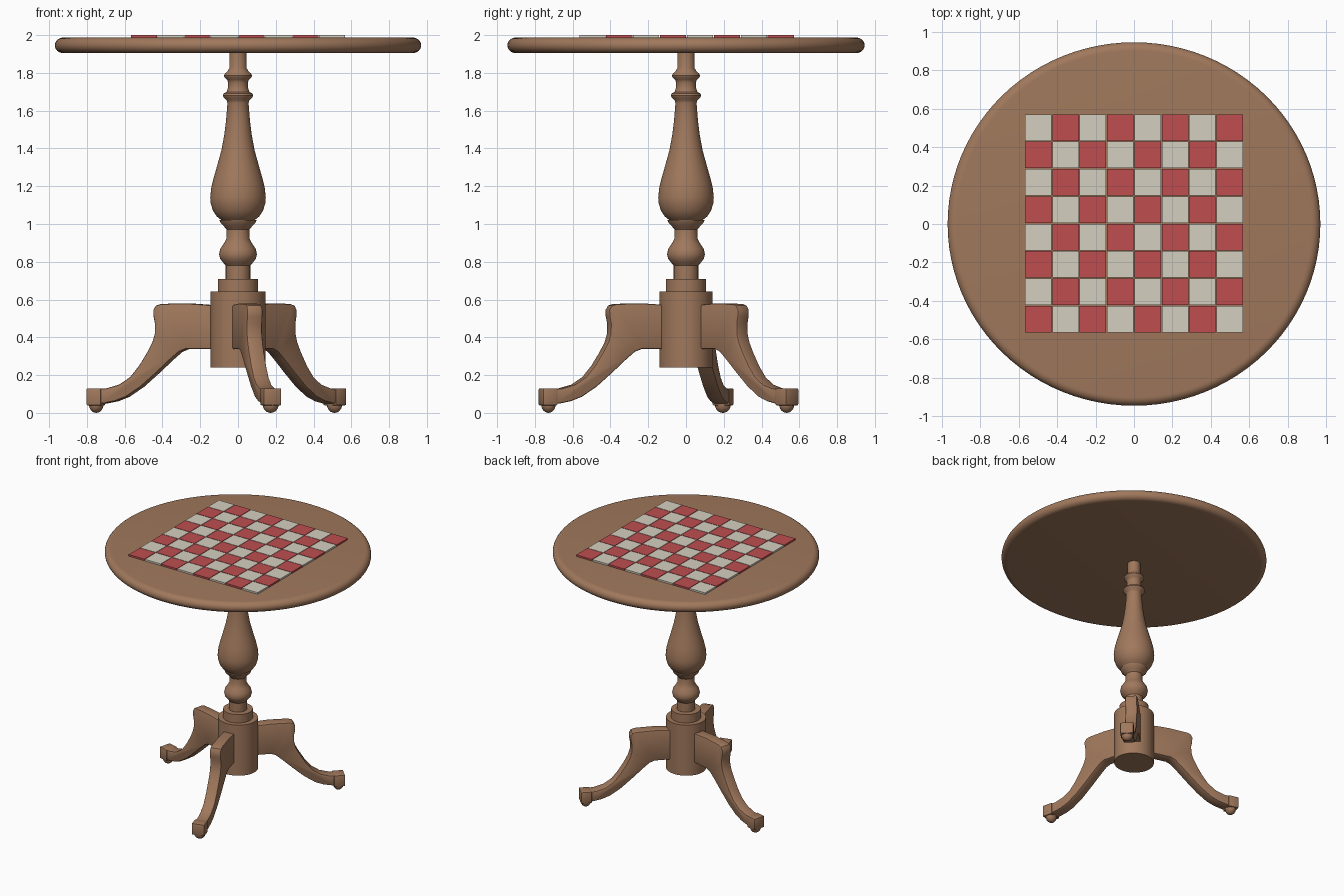
import bpy, bmesh, math
from mathutils import Matrix, Vector

if "Cube" in bpy.data.objects:
    bpy.data.objects.remove(bpy.data.objects["Cube"])


def material(name, rgb):
    m = bpy.data.materials.new(name)
    m.diffuse_color = (*rgb, 1.0)
    m.use_nodes = True
    m.node_tree.nodes["Principled BSDF"].inputs["Base Color"].default_value = m.diffuse_color
    return m


wood = material("brown wood", (0.352, 0.188, 0.107))
red = material("red square", (0.52, 0.076, 0.08))
cream = material("cream square", (0.66, 0.625, 0.53))


def finish(name, bm, mats, angle=35):
    bmesh.ops.recalc_face_normals(bm, faces=bm.faces[:])
    me = bpy.data.meshes.new(name)
    bm.to_mesh(me)
    bm.free()
    for m in mats:
        me.materials.append(m)
    ob = bpy.data.objects.new(name, me)
    bpy.context.collection.objects.link(ob)
    bpy.ops.object.select_all(action='DESELECT')
    ob.select_set(True)
    bpy.context.view_layer.objects.active = ob
    bpy.ops.object.shade_smooth_by_angle(angle=math.radians(angle))
    return ob


def lathe(name, profile, steps, sx=1.0, sy=1.0):
    """Spin (radius, z) points round the z axis and cap both ends."""
    bm = bmesh.new()
    rings = []
    for r, z in profile:
        rings.append([bm.verts.new((r * sx * math.cos(2 * math.pi * i / steps),
                                    r * sy * math.sin(2 * math.pi * i / steps), z))
                      for i in range(steps)])
    for a, b in zip(rings, rings[1:]):
        for i in range(steps):
            j = (i + 1) % steps
            bm.faces.new((a[i], a[j], b[j], b[i]))
    bm.faces.new(rings[0][::-1])
    bm.faces.new(rings[-1])
    return finish(name, bm, [wood])


# Round top with a bullnose rim, slightly wider in x
rim = [(0.925 + 0.045 * math.cos(a), 1.946 + 0.041 * math.sin(a))
       for a in [math.radians(-90 + 15 * k) for k in range(13)]]
lathe("table_top", rim, 96, 1.0, 0.975)

# Turned column
column = [(0.065, 0.70), (0.065, 0.78), (0.078, 0.795), (0.094, 0.815), (0.100, 0.84),
          (0.094, 0.868), (0.076, 0.895), (0.062, 0.92), (0.060, 0.97), (0.072, 0.985),
          (0.092, 1.005), (0.098, 1.02), (0.090, 1.022), (0.112, 1.04), (0.132, 1.07),
          (0.145, 1.11), (0.147, 1.14), (0.142, 1.19), (0.130, 1.24), (0.110, 1.31),
          (0.088, 1.39), (0.073, 1.47), (0.063, 1.55), (0.056, 1.64), (0.060, 1.655),
          (0.075, 1.668), (0.080, 1.68), (0.075, 1.692), (0.060, 1.70), (0.053, 1.72),
          (0.052, 1.75), (0.058, 1.765), (0.070, 1.774), (0.074, 1.785), (0.069, 1.797),
          (0.054, 1.81), (0.046, 1.825), (0.046, 1.91)]
lathe("column", column, 48)
lathe("collar", [(0.107, 0.60), (0.107, 0.71)], 48)
lathe("leg_hub", [(0.146, 0.24), (0.146, 0.643)], 48, 1.0, 0.965)

# Leg outline as (distance from axis, height)
outline = [(0.05, 0.565), (0.16, 0.574), (0.25, 0.58), (0.39, 0.577), (0.418, 0.568),
           (0.432, 0.545), (0.431, 0.51), (0.423, 0.47), (0.424, 0.42), (0.437, 0.375),
           (0.466, 0.32), (0.51, 0.25), (0.559, 0.19), (0.619, 0.15), (0.69, 0.13),
           (0.77, 0.128), (0.77, 0.045), (0.70, 0.05), (0.64, 0.062), (0.58, 0.085),
           (0.50, 0.138), (0.417, 0.21), (0.335, 0.285), (0.29, 0.323), (0.255, 0.337),
           (0.05, 0.337)]


def leg(number, degrees):
    place = Matrix.Translation((-0.022, 0, 0)) @ Matrix.Rotation(math.radians(degrees), 4, 'Z')
    half = 0.043
    # curved leg: extruded outline with softened rims
    bm = bmesh.new()
    face = bm.faces.new([bm.verts.new((r, -half, z)) for r, z in outline])
    ext = bmesh.ops.extrude_face_region(bm, geom=[face])["geom"]
    bmesh.ops.translate(bm, vec=(0, 2 * half, 0),
                        verts=[v for v in ext if isinstance(v, bmesh.types.BMVert)])
    rims = [e for e in bm.edges if abs(e.verts[0].co.y - e.verts[1].co.y) < 1e-5]
    bmesh.ops.bevel(bm, geom=rims, offset=0.010, segments=2, profile=0.5,
                    affect='EDGES', clamp_overlap=True)
    bm.transform(place)
    finish(f"leg_{number}", bm, [wood])
    # square foot block
    bm = bmesh.new()
    bmesh.ops.create_cube(bm, size=1.0, matrix=Matrix.Translation((0.756, 0, 0.085))
                          @ Matrix.Diagonal((0.080, 0.096, 0.09, 1)))
    bmesh.ops.bevel(bm, geom=bm.edges[:], offset=0.006, segments=2, profile=0.5,
                    affect='EDGES')
    bm.transform(place)
    finish(f"foot_{number}", bm, [wood])
    # rounded pad under the foot
    bm = bmesh.new()
    bmesh.ops.create_uvsphere(bm, u_segments=20, v_segments=12, radius=1.0,
                              matrix=Matrix.Translation((0.754, 0, 0.045))
                              @ Matrix.Diagonal((0.038, 0.043, 0.045, 1)))
    bm.transform(place)
    finish(f"foot_pad_{number}", bm, [wood])


for n, deg in enumerate((45, 165, 285), 1):
    leg(n, deg)

# Chessboard: 8 x 8 thin tiles, alternating colours
pitch, tile = 0.1425, 0.138
bm = bmesh.new()
for i in range(8):
    for j in range(8):
        centre = Vector(((i - 3.5) * pitch, (j - 3.5) * pitch + 0.003, 1.9925))
        made = bmesh.ops.create_cube(bm, size=1.0, matrix=Matrix.Translation(centre)
                                     @ Matrix.Diagonal((tile, tile, 0.015, 1)))
        for f in {f for v in made["verts"] for f in v.link_faces}:
            f.material_index = (i + j) % 2
finish("chessboard_tiles", bm, [red, cream])
